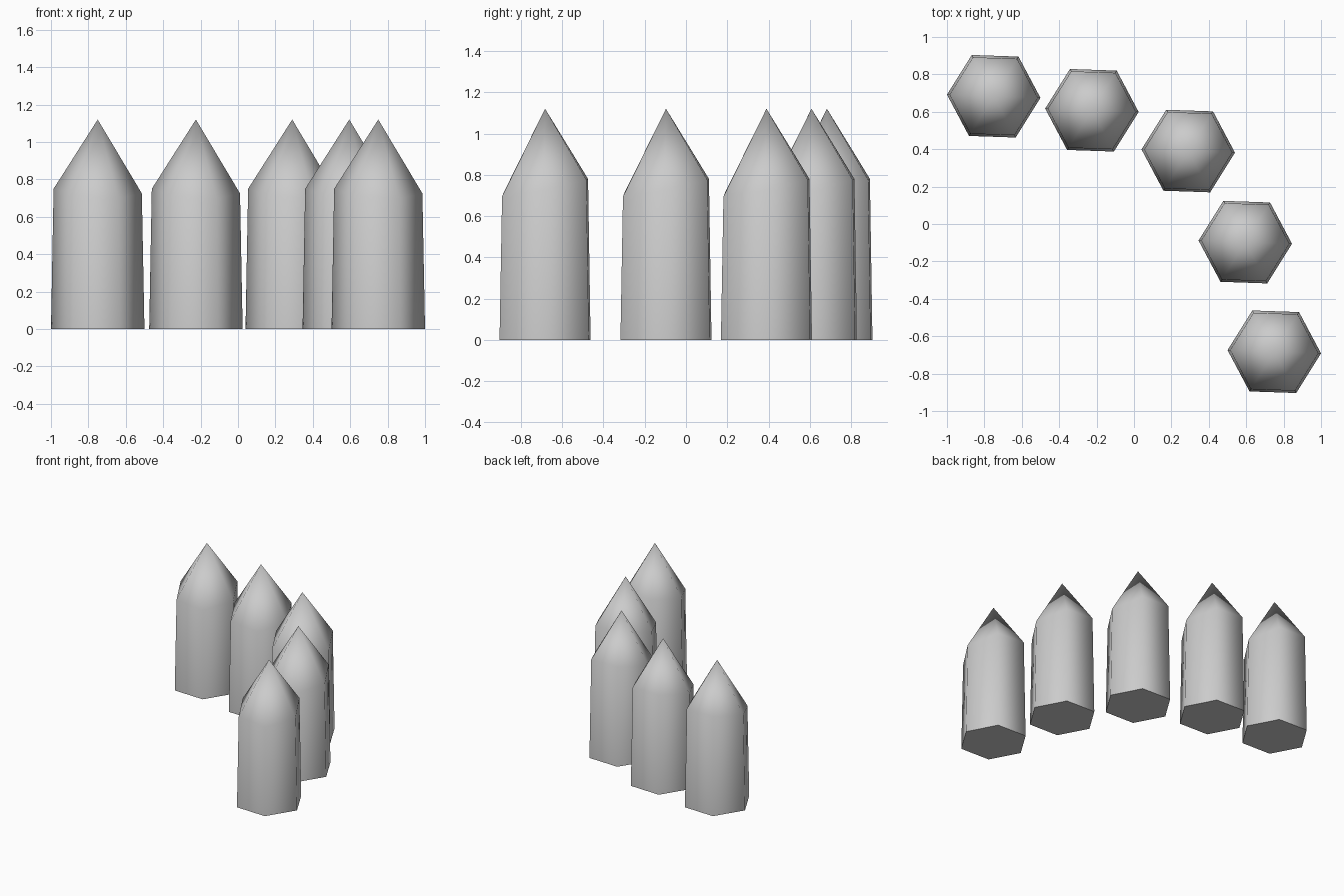
import bpy, bmesh, math

if "Cube" in bpy.data.objects:
    bpy.data.objects.remove(bpy.data.objects["Cube"])

RADIUS, SHOULDER_RADIUS, HEIGHT = 0.25, 0.236, 1.12
TURN = math.radians(-2)
# The hand-cut shoulder is slightly uneven: one height per corner
SHOULDER = [0.725, 0.775, 0.78, 0.75, 0.715, 0.695]
SPOTS = [(-0.75, 0.683), (-0.225, 0.608), (0.29, 0.39), (0.595, -0.097), (0.75, -0.683)]


def corner(i, radius, z):
    a = TURN + i * math.pi / 3
    return (radius * math.cos(a), radius * math.sin(a), z)


# Six-sided tapered stake with pointed tip
bm = bmesh.new()
base = [bm.verts.new(corner(i, RADIUS, 0)) for i in range(6)]
ring = [bm.verts.new(corner(i, SHOULDER_RADIUS, SHOULDER[i])) for i in range(6)]
tip = bm.verts.new((0, 0, HEIGHT))
for i in range(6):
    j = (i + 1) % 6
    bm.faces.new((base[i], base[j], ring[j], ring[i]))
    bm.faces.new((ring[i], ring[j], tip))
bottom = bm.faces.new(base[::-1])
for f in bm.faces:
    f.smooth = f is not bottom
# Crisp rim around the bottom cap
for e in bottom.edges:
    e.smooth = False
mesh = bpy.data.meshes.new("stake")
bm.to_mesh(mesh)
bm.free()

# Curved row of identical stakes
for n, (x, y) in enumerate(SPOTS, 1):
    stake = bpy.data.objects.new(f"wall_stake_{n}", mesh)
    stake.location = (x, y, 0)
    bpy.context.collection.objects.link(stake)
